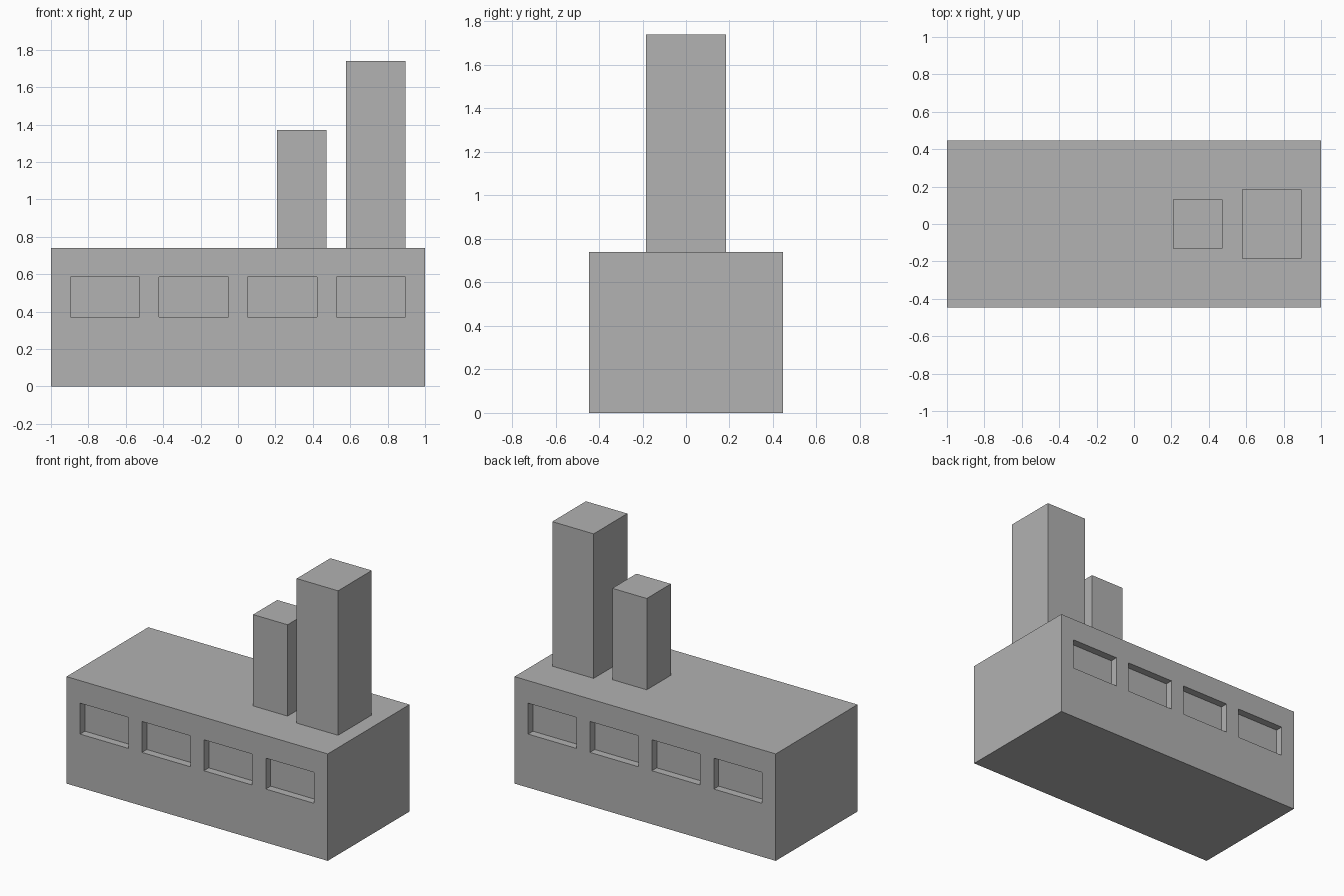
import bpy

default = bpy.data.objects.get("Cube")
if default:
    bpy.data.objects.remove(default, do_unlink=True)

grey = bpy.data.materials.new("plain_grey")
grey.use_nodes = True
colour = (0.445, 0.445, 0.445, 1.0)
grey.diffuse_color = colour
grey.node_tree.nodes["Principled BSDF"].inputs["Base Color"].default_value = colour


def box(name, x, y, z):
    """Box spanning the given (low, high) ranges."""
    spans = (x, y, z)
    bpy.ops.mesh.primitive_cube_add(size=1, location=[(a + b) / 2 for a, b in spans])
    obj = bpy.context.object
    obj.name = name
    obj.scale = [b - a for a, b in spans]
    bpy.ops.object.transform_apply(location=False, rotation=False, scale=True)
    obj.data.materials.append(grey)
    return obj


# Main hall
half_depth = 0.447
hall_top = 0.74
hall = box("factory_hall", (-1, 1), (-half_depth, half_depth), (0, hall_top))

# Recessed windows, four along the front and four along the back
recess = 0.053
window_width = 0.37
for side in (-1, 1):
    for i in range(4):
        centre = (i - 1.5) * 0.474
        y = sorted((side * (half_depth - recess), side * (half_depth + 0.1)))
        cutter = box("window_cutter",
                     (centre - window_width / 2, centre + window_width / 2),
                     y, (0.37, 0.584))
        cutter.hide_render = True
        cut = hall.modifiers.new("window", "BOOLEAN")
        cut.operation = "DIFFERENCE"
        cut.solver = "EXACT"
        cut.object = cutter
        bpy.context.view_layer.objects.active = hall
        bpy.ops.object.modifier_apply(modifier=cut.name)
        bpy.data.objects.remove(cutter, do_unlink=True)

# Square chimneys on the roof
box("short_chimney", (0.208, 0.472), (-0.132, 0.132), (hall_top, 1.372))
box("tall_chimney", (0.578, 0.895), (-0.184, 0.184), (hall_top, 1.74))
